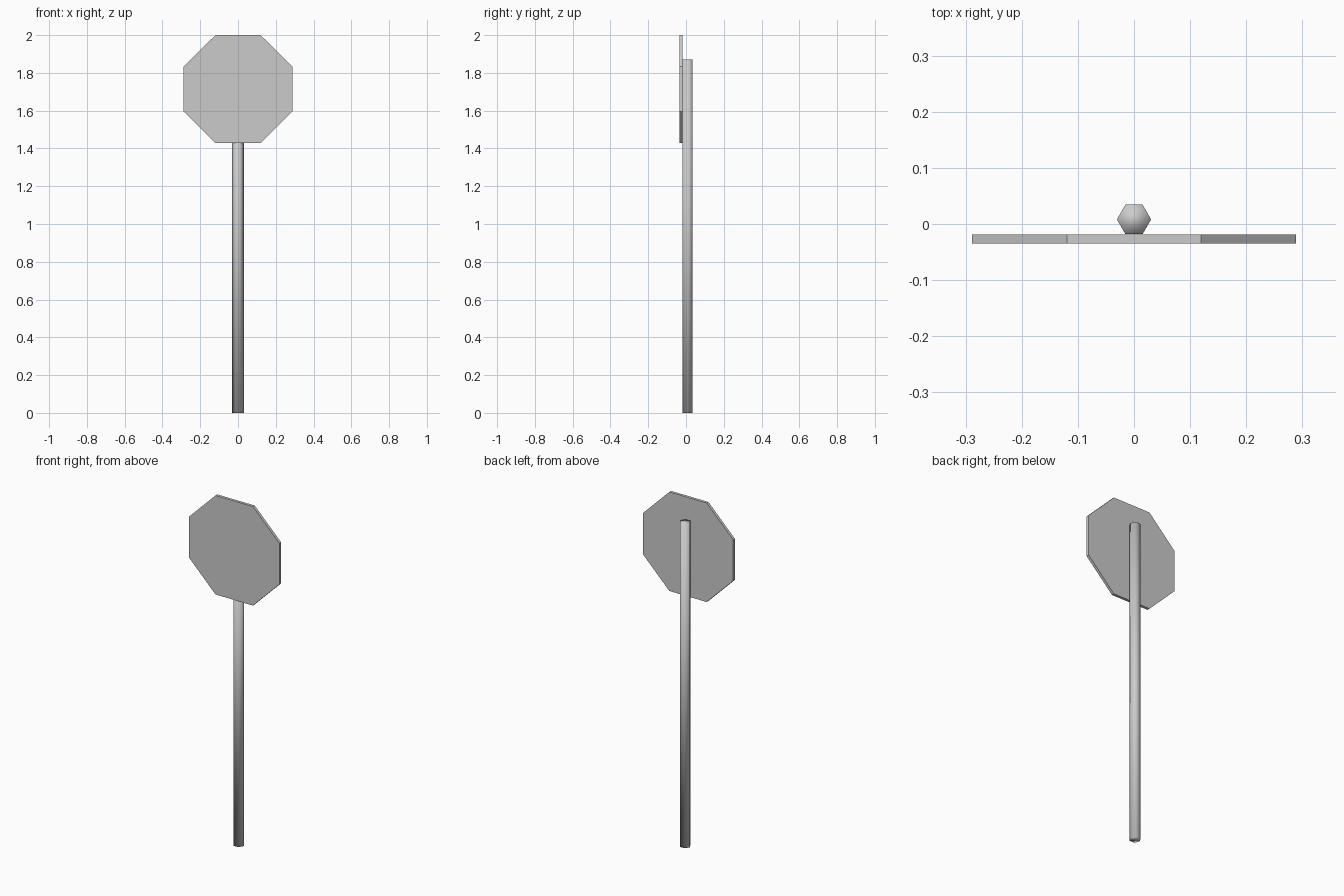
import bpy, math

if "Cube" in bpy.data.objects:
    bpy.data.objects.remove(bpy.data.objects["Cube"])

def prism(name, sides, radius, depth, location, rotation):
    bpy.ops.mesh.primitive_cylinder_add(vertices=sides, radius=radius, depth=depth,
                                        location=location, rotation=rotation)
    obj = bpy.context.object
    obj.name = name
    return obj

# Hexagonal post, smooth shaded, corners pointing along x
post = prism("post", 6, 0.0305, 1.87, (0, 0.0082, 0.935), (0, 0, math.radians(30)))
bpy.ops.object.transform_apply(location=False, rotation=True, scale=True)
bpy.ops.object.shade_smooth()

# Octagonal sign plate with flat top and sides, fixed to the front of the post
half_width, half_height = 0.2885, 0.2857
plate = prism("sign_plate", 8, half_width / math.cos(math.pi / 8), 0.016,
              (0, 0, 0), (0, 0, math.radians(22.5)))
bpy.ops.object.transform_apply(location=False, rotation=True, scale=True)
plate.rotation_euler = (math.radians(90), 0, 0)
plate.scale = (1, half_height / half_width, 1)
plate.location = (0, -0.0265, 2 - half_height)
bpy.ops.object.transform_apply(location=False, rotation=True, scale=True)
bpy.ops.object.shade_flat()
